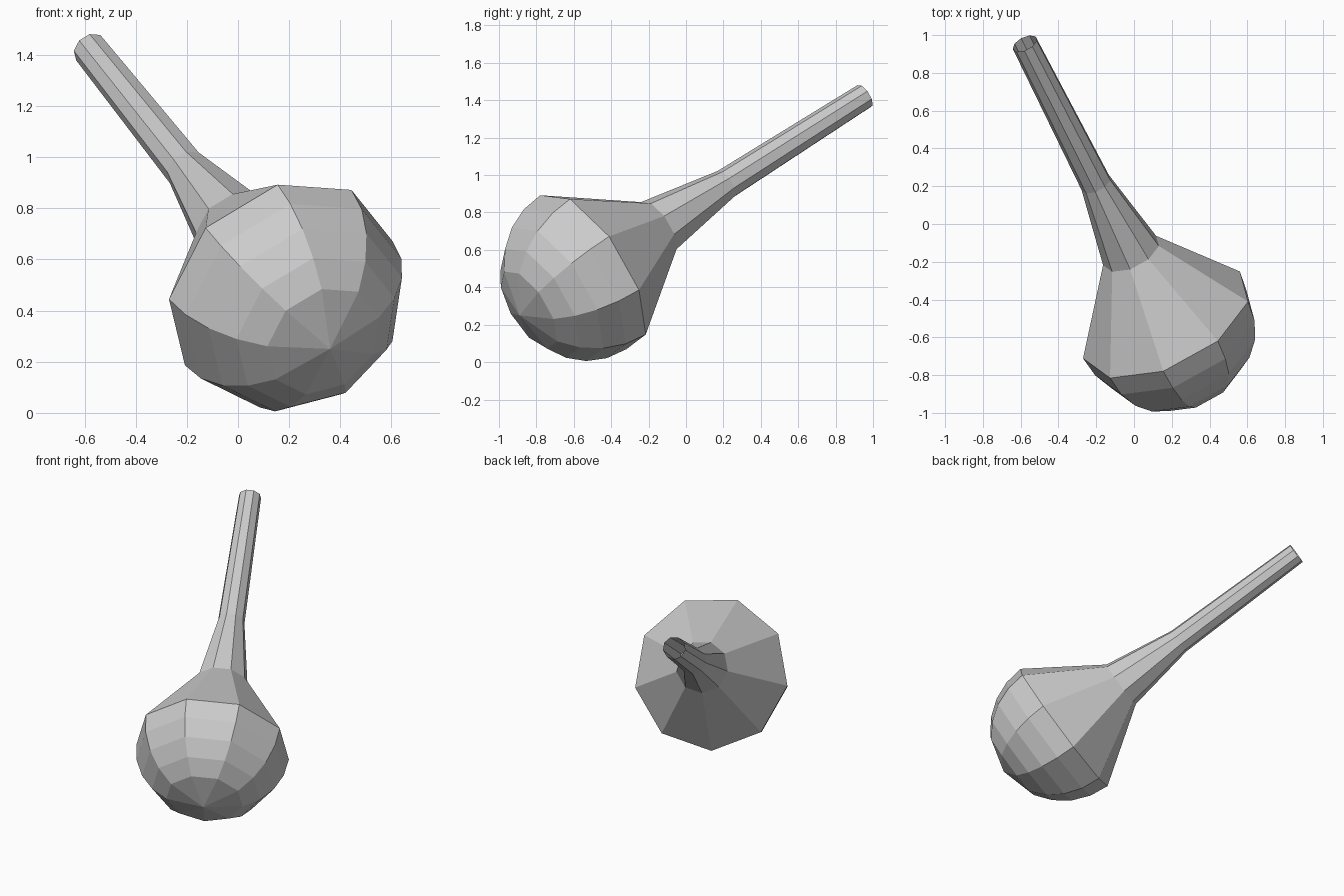
import bpy, bmesh
from math import sin, cos, radians, tau
from mathutils import Vector

if "Cube" in bpy.data.objects:
    bpy.data.objects.remove(bpy.data.objects["Cube"])

SIDES = 9
pole = Vector((0.36, -0.89, 0.25))          # bottom of the bulb
tip = Vector((-0.578, 0.955, 1.422))        # end of the stem
axis = (tip - pole).normalized()
length = (tip - pole).length

# Cross-section frame: first corner points up and forward
u = Vector((-0.03, -0.545, 0.835))
u = (u - axis * u.dot(axis)).normalized()
v = axis.cross(u)

# Profile as (distance along axis, radius): round bulb, shoulder, neck, stem
R = 0.483
profile = [(R - R * cos(radians(a)), R * sin(radians(a))) for a in (30, 45, 60, 75, 90)]
profile += [(0.952, 0.163), (1.423, 0.084), (length, 0.07)]

bm = bmesh.new()
rings = []
for d, r in profile:
    c = pole + axis * d
    rings.append([bm.verts.new(c + (u * cos(tau * i / SIDES) + v * sin(tau * i / SIDES)) * r)
                  for i in range(SIDES)])

# Closed bulb bottom, side walls, open stem end
bottom = bm.verts.new(pole)
for i in range(SIDES):
    j = (i + 1) % SIDES
    bm.faces.new((bottom, rings[0][j], rings[0][i]))
    for a, b in zip(rings, rings[1:]):
        bm.faces.new((a[i], a[j], b[j], b[i]))
bmesh.ops.recalc_face_normals(bm, faces=bm.faces)

mesh = bpy.data.meshes.new("bulb_with_stem")
bm.to_mesh(mesh)
bm.free()
bpy.context.collection.objects.link(bpy.data.objects.new("bulb_with_stem", mesh))
